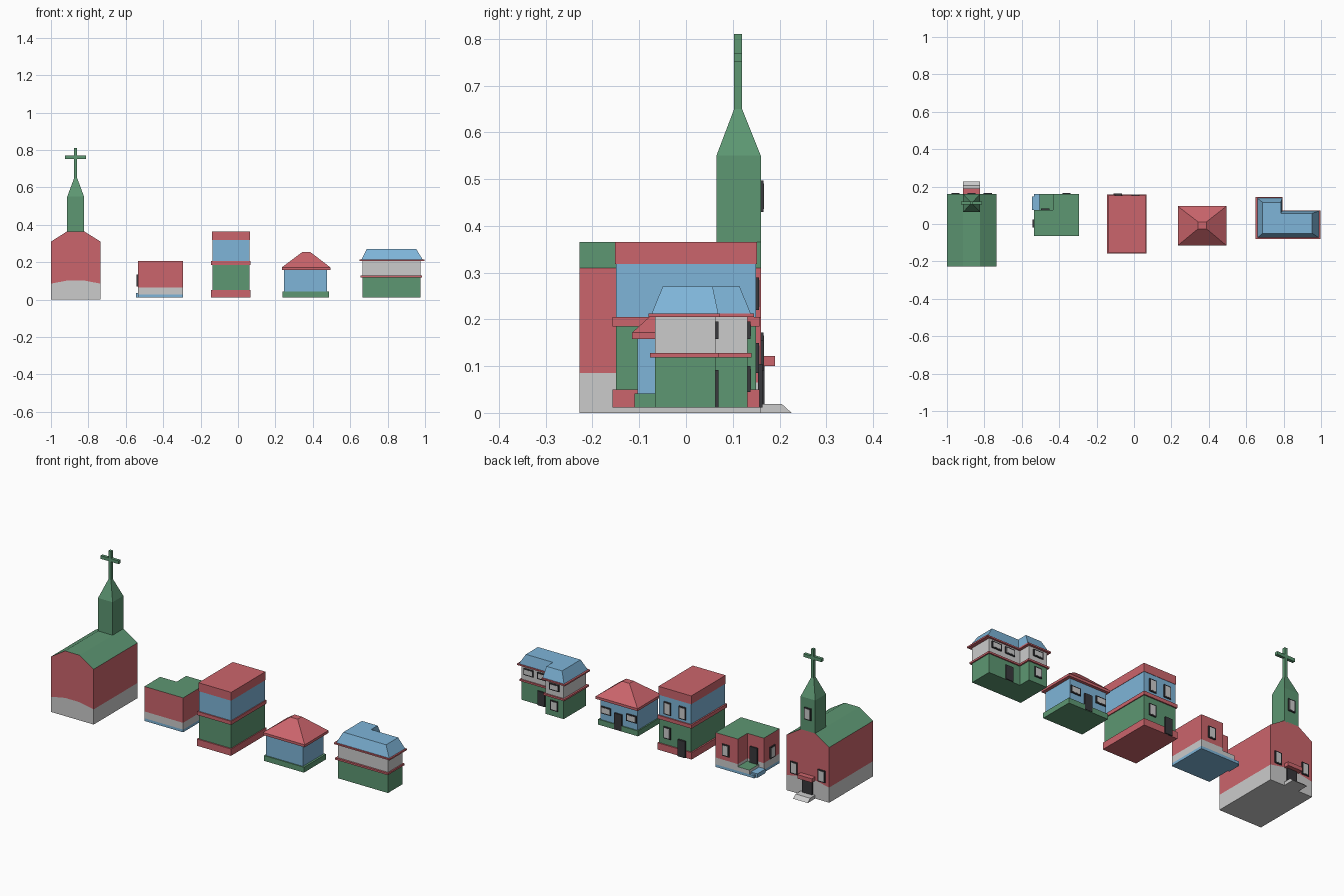
import bpy, bmesh

if "Cube" in bpy.data.objects:
    bpy.data.objects.remove(bpy.data.objects["Cube"])

COL = {"red": (.60, .13, .15), "green": (.11, .31, .17),
       "blue": (.21, .46, .69), "dark": (.04, .04, .045)}
MATS = {}


def mat(name):
    if name not in MATS:
        MATS[name] = bpy.data.materials.new(name)
        MATS[name].diffuse_color = (*COL.get(name, (.8, .8, .8)), 1)
    return MATS[name]


def loft(name, lower, upper, color=None, top=None):
    """Join two matching 3D outlines; upward faces may get their own colour."""
    bm = bmesh.new()
    a = [bm.verts.new(p) for p in lower]
    b = [bm.verts.new(p) for p in upper]
    n = len(a)
    bm.faces.new(a)
    bm.faces.new(b)
    for i in range(n):
        j = (i + 1) % n
        bm.faces.new((a[i], a[j], b[j], b[i]))
    bmesh.ops.recalc_face_normals(bm, faces=bm.faces)
    if top:
        for f in bm.faces:
            f.material_index = int(f.normal.z > .1)
    me = bpy.data.meshes.new(name)
    bm.to_mesh(me)
    bm.free()
    ob = bpy.data.objects.new(name, me)
    bpy.context.collection.objects.link(ob)
    if color or top:
        me.materials.append(mat(color or "grey"))
    if top:
        me.materials.append(mat(top))
    return ob


def rect(x0, x1, y0, y1):
    return [(x0, y0), (x1, y0), (x1, y1), (x0, y1)]


def slab(name, poly, z0, z1, color=None, top=None, upper=None):
    return loft(name, [(x, y, z0) for x, y in poly],
                [(x, y, z1) for x, y in (upper or poly)], color, top)


def along_y(name, prof, y0, y1, color=None, top=None):
    return loft(name, [(x, y0, z) for x, z in prof],
                [(x, y1, z) for x, z in prof], color, top)


def along_x(name, prof, x0, x1, color=None):
    return loft(name, [(x0, y, z) for y, z in prof],
                [(x1, y, z) for y, z in prof], color)


def window(name, x, y, z0, z1, w, d=.006):
    """Dark frame with a pale pane on a wall facing +y."""
    t = .006
    slab(name + "_frame", rect(x - w/2, x + w/2, y - .003, y + d), z0, z1, "dark")
    slab(name + "_pane", rect(x - w/2 + t, x + w/2 - t, y, y + d + .001), z0 + t, z1 - t)


def door(name, x, y, z0, z1, w=.045, d=.007):
    slab(name, rect(x - w/2, x + w/2, y - .003, y + d), z0, z1, "dark")


# Church: stone base, red walls, green roof
cx, L, R, a, b = -.868, -1, -.735, -.913, -.823
band = [(R, .085), (b, .102), (a, .102), (L, .085)]
along_y("church_base", [(L, 0), (R, 0)] + band, -.228, .16)
along_y("church_walls_roof", band[::-1] + [(R, .31), (b, .365), (a, .365), (L, .31)][:4],
        -.228, .16, "red", "green")
# Tower, spire and cross
tower = rect(a, b, .065, .16)
post = rect(cx - .008, cx + .008, .103, .12)
slab("tower", tower, .36, .55, "green")
slab("spire", tower, .55, .65, "green", upper=post)
slab("cross_post", post, .65, .81, "green")
slab("cross_arm", rect(cx - .056, cx + .056, .103, .12), .752, .77, "green")
# Church entrance and windows
along_x("church_steps", [(.155, 0), (.226, 0), (.205, .019), (.155, .019)], a, b)
slab("church_canopy", rect(a, b, .155, .19), .10, .122, "red")
door("church_door", cx, .16, .019, .102, .06, .008)
for s in (-1, 1):
    window("church_window", cx + s*.086, .16, .105, .172, .043)
window("tower_window", cx, .16, .43, .497, .043)

# Corner cottage with a notch porch
ell = [(-.535, -.065), (-.295, -.065), (-.295, .16), (-.433, .16), (-.433, .075), (-.535, .075)]
slab("cottage_foundation", ell, .012, .027, "blue")
slab("cottage_plinth", ell, .027, .065)
slab("cottage_walls", ell, .065, .205, "red", "green")
slab("porch_foundation", rect(-.535, -.433, .075, .16), .012, .027, "blue")
slab("porch_floor", rect(-.505, -.433, .075, .16), .027, .05, None, "green")
slab("porch_step", rect(-.545, -.505, .075, .147), .012, .035, "blue")
door("cottage_door", -.475, .075, .05, .14)
window("cottage_back_window", -.36, .16, .09, .155, .043)
slab("cottage_side_frame", rect(-.542, -.53, -.02, .023), .07, .135, "dark")
slab("cottage_side_pane", rect(-.543, -.535, -.014, .017), .076, .129)

# Townhouse: stacked storeys
body, trim = rect(-.137, .062, -.15, .15), rect(-.145, .067, -.157, .157)
for name, poly, z0, z1, c in (
        ("townhouse_base", trim, .012, .05, "red"),
        ("townhouse_ground_floor", body, .05, .185, "green"),
        ("townhouse_band", trim, .185, .205, "red"),
        ("townhouse_upper_floor", body, .205, .318, "blue"),
        ("townhouse_parapet", rect(-.139, .064, -.152, .152), .318, .365, "red")):
    slab(name, poly, z0, z1, c)
for x in (.008, -.084):
    window("townhouse_upper_window", x, .15, .22, .29, .043)
window("townhouse_lower_window", .01, .15, .085, .15, .043)
door("townhouse_door", -.086, .157, .012, .105)

# Bungalow with a hip roof
slab("bungalow_base", rect(.238, .486, -.11, .085), .012, .042, "green")
slab("bungalow_walls", rect(.245, .475, -.104, .079), .042, .158, "blue")
eave = rect(.234, .494, -.115, .095)
slab("bungalow_eave", eave, .158, .172, "red")
slab("bungalow_roof", eave, .172, .253, "red", upper=rect(.342, .388, -.026, .012))
for x in (.44, .28):
    window("bungalow_window", x, .079, .08, .12, .062)
door("bungalow_door", .362, .085, .014, .105, .045, .003)
slab("bungalow_door_upper", rect(.3395, .3845, .075, .088), .042, .105, "dark")


# Villa on an L plan
def villa_plan(x0, x1, y0, ywing, xin, yin):
    return [(x0, y0), (x1, y0), (x1, yin), (xin, yin), (xin, ywing), (x0, ywing)]


plan = villa_plan(.666, .976, -.066, .132, .78, .063)
eave = villa_plan(.65, .996, -.08, .145, .795, .073)
low = villa_plan(.66, .988, -.073, .138, .792, .069)
high = villa_plan(.688, .953, -.05, .115, .785, .057)
slab("villa_ground_floor", plan, .012, .118, "green")
slab("villa_band", villa_plan(.656, .983, -.077, .14, .788, .07), .118, .128, "red")
slab("villa_upper_floor", plan, .128, .205)
slab("villa_eave", eave, .205, .213, "red")
slab("villa_roof", low, .213, .27, "blue", upper=high)
for x in (.93, .845):
    window("villa_upper_window", x, .063, .158, .195, .06)
window("villa_wing_upper_window", .723, .132, .158, .195, .06)
window("villa_wing_lower_window", .723, .132, .045, .10, .045)
door("villa_door", .85, .063, .012, .092)

for m in bpy.data.materials:
    if m.users and not m.is_grease_pencil:
        m.use_nodes = True
        m.node_tree.nodes["Principled BSDF"].inputs["Base Color"].default_value = m.diffuse_color
